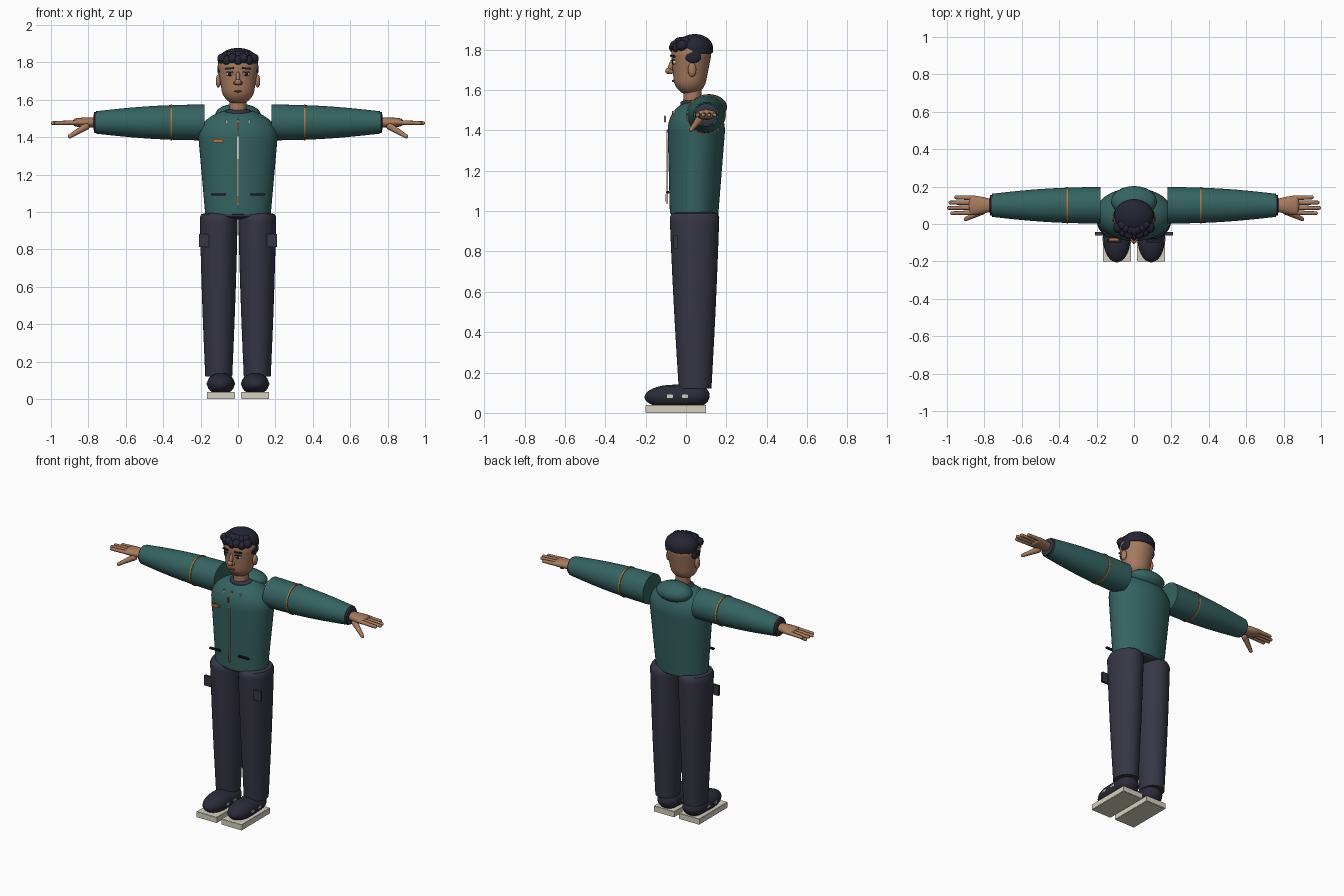
import bpy, bmesh, math
from mathutils import Vector, Matrix, Euler

if "Cube" in bpy.data.objects:
    bpy.data.objects.remove(bpy.data.objects["Cube"])


def material(name, red, green, blue):
    mat = bpy.data.materials.new(name)
    mat.use_nodes = True
    mat.diffuse_color = (red, green, blue, 1)
    shader = mat.node_tree.nodes["Principled BSDF"]
    shader.inputs["Base Color"].default_value = mat.diffuse_color
    return mat


TEAL = material("teal fabric", 0.035, 0.125, 0.12)
NAVY = material("navy fabric", 0.038, 0.037, 0.06)
SHOE = material("shoe navy", 0.024, 0.024, 0.042)
HAIR = material("dark hair", 0.017, 0.018, 0.032)
SKIN = material("warm skin", 0.38, 0.195, 0.115)
LIP = material("lip brown", 0.2, 0.075, 0.05)
ORANGE = material("orange trim", 0.45, 0.18, 0.045)
CREAM = material("cream rubber", 0.66, 0.63, 0.52)
BLACK = material("near black", 0.012, 0.012, 0.018)


def finish(name, bm, mat):
    """Turn a bmesh into a smooth-shaded object that keeps its sharp edges."""
    bmesh.ops.recalc_face_normals(bm, faces=bm.faces)
    mesh = bpy.data.meshes.new(name)
    bm.to_mesh(mesh)
    bm.free()
    mesh.materials.append(mat)
    part = bpy.data.objects.new(name, mesh)
    bpy.context.collection.objects.link(part)
    bpy.ops.object.select_all(action="DESELECT")
    part.select_set(True)
    bpy.context.view_layer.objects.active = part
    bpy.ops.object.shade_smooth_by_angle(angle=math.radians(50))


def dome(distance, length):
    """Radius factor of a rounded end, measured from its tip."""
    if distance >= length:
        return 1
    return max(0.08, math.sqrt(1 - (1 - distance / length) ** 2))


def rod(name, start, end, size_start, size_end, mat,
        bulge=0, round_start=0, round_end=0, sides=32, steps=24):
    """Elliptical body tapering from start to end, with optional domed ends."""
    start, end = Vector(start), Vector(end)
    size_start, size_end = Vector(size_start), Vector(size_end)
    length = (end - start).length
    axis = (end - start).normalized()
    guide = Vector((0, 1, 0)) if abs(axis.z) > 0.9 else Vector((0, 0, 1))
    across = guide.cross(axis).normalized()
    upward = axis.cross(across)
    bm = bmesh.new()
    rings = []
    for step in range(steps + 1):
        t = (1 - math.cos(math.pi * step / steps)) / 2
        swell = bulge * math.sin(math.pi * t)
        factor = dome(t * length, round_start) * dome((1 - t) * length, round_end)
        wide, tall = [(r + swell) * factor for r in size_start.lerp(size_end, t)]
        centre = start.lerp(end, t)
        ring = []
        for side in range(sides):
            angle = math.tau * side / sides
            offset = across * wide * math.cos(angle) + upward * tall * math.sin(angle)
            ring.append(bm.verts.new(centre + offset))
        rings.append(ring)
    for lower, upper in zip(rings, rings[1:]):
        for i in range(sides):
            bm.faces.new((lower[i - 1], lower[i], upper[i], upper[i - 1]))
    bm.faces.new(rings[0])
    bm.faces.new(rings[-1])
    finish(name, bm, mat)


def ball(name, centre, size, mat, turn=(0, 0, 0)):
    bm = bmesh.new()
    bmesh.ops.create_uvsphere(bm, u_segments=24, v_segments=12, radius=1)
    bm.transform(Matrix.LocRotScale(Vector(centre), Euler(turn), Vector(size)))
    finish(name, bm, mat)


def box(name, centre, size, mat, bevel=0.002, turn=(0, 0, 0)):
    bm = bmesh.new()
    bmesh.ops.create_cube(bm, size=1)
    bm.transform(Matrix.Diagonal((*size, 1)))
    bmesh.ops.bevel(bm, geom=bm.edges[:], offset=bevel, segments=2, affect="EDGES")
    bm.transform(Matrix.LocRotScale(Vector(centre), Euler(turn), None))
    finish(name, bm, mat)


# Jacket body, hood and collar
rod("jacket_body", (0, 0.04, 0.985), (0, 0.055, 1.55), (0.175, 0.12), (0.225, 0.15), TEAL,
    round_end=0.16, sides=48, steps=40)
ball("hood", (0, 0.122, 1.522), (0.122, 0.082, 0.057), TEAL, turn=(-0.15, 0, 0))
rod("collar", (0, 0.035, 1.51), (0, 0.033, 1.552), (0.075, 0.062), (0.072, 0.06), NAVY,
    round_end=0.01)

# Jacket front details
box("zipper", (0, -0.093, 1.22), (0.009, 0.009, 0.37), CREAM)
box("zipper_pull", (0, -0.104, 1.457), (0.011, 0.008, 0.034), ORANGE)
box("zipper_top_tab", (0, -0.06, 1.487), (0.012, 0.02, 0.02), ORANGE)
box("zipper_end_tab", (0, -0.097, 1.065), (0.008, 0.008, 0.04), ORANGE)
box("chest_badge", (-0.107, -0.083, 1.382), (0.052, 0.016, 0.018), ORANGE)

# Pelvis between the trouser legs
rod("pelvis", (0, 0.04, 0.96), (0, 0.04, 1), (0.15, 0.115), (0.165, 0.115), NAVY,
    round_start=0.02)

# Neck, head and face
rod("neck", (0, 0.03, 1.5), (0, 0.033, 1.64), (0.046, 0.044), (0.046, 0.046), SKIN)
rod("head", (0, 0.015, 1.575), (0, 0.03, 1.85), (0.075, 0.07), (0.12, 0.11), SKIN,
    round_start=0.07, round_end=0.08, sides=40)
ball("nose_bridge", (0, -0.074, 1.717), (0.012, 0.014, 0.034), SKIN, turn=(-0.25, 0, 0))
ball("nose_tip", (0, -0.084, 1.694), (0.018, 0.019, 0.016), SKIN)
ball("mouth", (0, -0.063, 1.645), (0.021, 0.007, 0.005), LIP)

# Hair cap with a fringe of curls that follows the forehead
rod("hair_cap", (0, 0.043, 1.772), (0, 0.04, 1.877), (0.106, 0.09), (0.108, 0.094), HAIR,
    round_start=0.01, round_end=0.07, sides=40)
for i in range(-3, 4):
    x = 0.028 * i
    ball("fringe_curl", (x, 5 * x * x - 0.055, 1.81 + 0.01 * (i % 2)),
         (0.027, 0.029, 0.027), HAIR)
    ball("top_curl", (0.7 * x, 4 * x * x - 0.03, 1.838), (0.028, 0.03, 0.024), HAIR)

for s, side in ((-1, "right_"), (1, "left_")):
    yaw = s * 0.35

    # Ear, eye, brow and side hair
    ball(side + "ear", (s * 0.105, 0.03, 1.7), (0.014, 0.021, 0.035), SKIN)
    ball(side + "eye", (s * 0.044, -0.058, 1.738), (0.019, 0.01, 0.011), CREAM, (0, 0, yaw))
    ball(side + "iris", (s * 0.043, -0.065, 1.738), (0.01, 0.006, 0.011), BLACK)
    box(side + "eyelid", (s * 0.044, -0.065, 1.748), (0.04, 0.01, 0.006), BLACK,
        turn=(0, 0, yaw))
    box(side + "brow", (s * 0.046, -0.065, 1.768), (0.05, 0.012, 0.01), HAIR,
        turn=(0, s * 0.08, yaw))
    ball(side + "nose_wing", (s * 0.014, -0.074, 1.69), (0.01, 0.012, 0.01), SKIN)
    ball(side + "sideburn", (s * 0.097, 0.035, 1.765), (0.014, 0.04, 0.032), HAIR)

    # Drawstring tip and front pocket
    box(side + "drawstring", (s * 0.06, -0.055, 1.485), (0.007, 0.02, 0.024), CREAM)
    box(side + "jacket_pocket", (s * 0.105, -0.09, 1.094), (0.08, 0.016, 0.012), BLACK)

    # Sleeve with trim band and cuff, all on one arm axis
    def arm(x, s=s):
        return Vector((s * x, 0.1, 1.479))

    rod(side + "sleeve", arm(0.18), arm(0.758), (0.098, 0.096), (0.062, 0.06), TEAL,
        bulge=0.009, sides=40)
    rod(side + "sleeve_band", arm(0.352), arm(0.361), (0.098, 0.097), (0.098, 0.097), ORANGE,
        sides=40, steps=1)
    rod(side + "cuff", arm(0.75), arm(0.773), (0.056, 0.056), (0.055, 0.055), NAVY,
        round_end=0.005)

    # Palm, then fingers on a fan and the thumb
    rod(side + "palm", arm(0.765), arm(0.885), (0.034, 0.026), (0.055, 0.02), SKIN,
        bulge=0.003, round_end=0.02)
    for i in range(4):
        spread = 0.026 * (i - 1.5)
        reach = 1 - 0.012 * (i - 1.2) ** 2
        rod(side + "finger", arm(0.85) + Vector((0, spread, 0)),
            arm(reach) + Vector((0, 1.1 * spread, -0.004)),
            (0.013, 0.013), (0.01, 0.01), SKIN, round_end=0.01, sides=12)
    rod(side + "thumb", arm(0.8) + Vector((0, -0.025, -0.014)),
        arm(0.908) + Vector((0, -0.078, -0.08)),
        (0.021, 0.021), (0.01, 0.01), SKIN, round_start=0.015, round_end=0.01, sides=12)

    # Trouser leg, cargo pocket and ankle
    hip = s * 0.103
    rod(side + "trouser_leg", (hip, 0.045, 0.12), (hip, 0.042, 1.003),
        (0.072, 0.081), (0.102, 0.124), NAVY, bulge=0.003, round_end=0.025, sides=40)
    box(side + "cargo_pocket", (s * 0.182, -0.052, 0.848), (0.055, 0.018, 0.068), NAVY)
    rod(side + "ankle", (hip, 0.045, 0.08), (hip, 0.045, 0.13),
        (0.045, 0.05), (0.045, 0.05), SKIN, steps=1)

    # Shoe: flat sole, domed upper from heel to toe, side marks
    foot = s * 0.092
    box(side + "sole", (foot, -0.05, 0.019), (0.15, 0.3, 0.038), CREAM)
    rod(side + "shoe", (foot, 0.117, 0.086), (foot, -0.205, 0.078),
        (0.07, 0.056), (0.073, 0.056), SHOE, bulge=0.002, round_start=0.07, round_end=0.13)
    for y in (-0.08, -0.005):
        for edge in (-0.073, 0.073):
            box(side + "shoe_mark", (foot + edge, y, 0.082), (0.008, 0.03, 0.016), CREAM)
